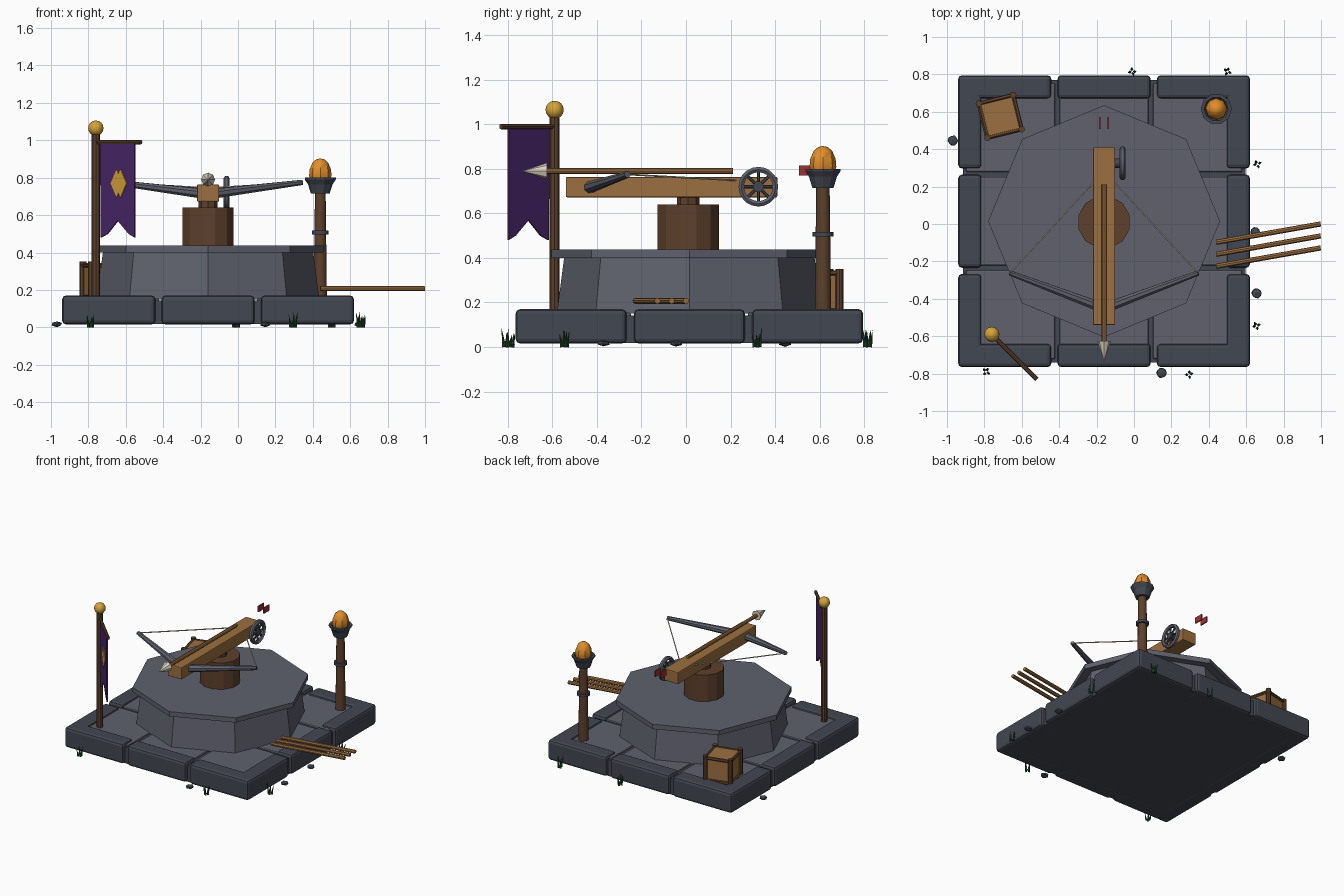
import bpy, bmesh, math, random
from mathutils import Vector, Matrix

if "Cube" in bpy.data.objects:
    bpy.data.objects.remove(bpy.data.objects["Cube"])

random.seed(4)
CX, CY = -0.16, 0.015          # centre of the stone base


def mat(name, c):
    m = bpy.data.materials.new(name)
    m.diffuse_color = (*c, 1)
    m.use_nodes = True
    m.node_tree.nodes["Principled BSDF"].inputs["Base Color"].default_value = m.diffuse_color
    return m


SLATE = mat("dark slate", (0.055, 0.063, 0.083))
STONE = mat("grey stone", (0.115, 0.12, 0.155))
BROWN = mat("dark wood", (0.11, 0.052, 0.025))
WOOD = mat("light wood", (0.33, 0.16, 0.05))
PURPLE = mat("purple cloth", (0.07, 0.02, 0.15))
GOLD = mat("gold", (0.66, 0.37, 0.04))
FIRE = mat("orange flame", (0.75, 0.27, 0.025))
RED = mat("red feather", (0.35, 0.03, 0.03))
GREEN = mat("dark grass", (0.015, 0.07, 0.02))
CREAM = mat("pale cream", (0.72, 0.66, 0.54))


def finish(name, bm, m, smooth=False):
    bmesh.ops.recalc_face_normals(bm, faces=bm.faces)
    me = bpy.data.meshes.new(name)
    bm.to_mesh(me)
    bm.free()
    me.materials.append(m)
    for p in me.polygons:
        p.use_smooth = smooth
    ob = bpy.data.objects.new(name, me)
    bpy.context.collection.objects.link(ob)
    if smooth:
        me.set_sharp_from_angle(angle=math.radians(40))
    return ob


def box(name, c, s, m, rot=0, bevel=0):
    bm = bmesh.new()
    bmesh.ops.create_cube(bm, size=1)
    bmesh.ops.scale(bm, vec=s, verts=bm.verts)
    if bevel:
        bmesh.ops.bevel(bm, geom=bm.edges[:], offset=bevel, segments=2, profile=0.5, affect='EDGES')
    bm.transform(Matrix.Translation(c) @ Matrix.Rotation(rot, 4, 'Z'))
    return finish(name, bm, m)


def rod(name, a, b, r1, m, r2=None, n=8, smooth=True, spin=0):
    a, b = Vector(a), Vector(b)
    d = b - a
    bm = bmesh.new()
    bmesh.ops.create_cone(bm, cap_ends=True, segments=n, radius1=r1,
                          radius2=r1 if r2 is None else r2, depth=d.length)
    q = Vector((0, 0, 1)).rotation_difference(d).to_matrix().to_4x4()
    bm.transform(Matrix.Translation((a + b) / 2) @ q @ Matrix.Rotation(spin, 4, 'Z'))
    return finish(name, bm, m, smooth)


def lathe(name, c, prof, m, n=8, smooth=False):
    bm = bmesh.new()
    vs = [bm.verts.new((r, 0, z)) for r, z in prof]
    es = [bm.edges.new(p) for p in zip(vs, vs[1:])]
    bmesh.ops.spin(bm, geom=vs + es, cent=(0, 0, 0), axis=(0, 0, 1), angle=math.tau, steps=n)
    bmesh.ops.remove_doubles(bm, verts=bm.verts, dist=1e-4)
    bm.transform(Matrix.Translation(c))
    return finish(name, bm, m, smooth)


def ball(name, c, s, m, n=12):
    bm = bmesh.new()
    bmesh.ops.create_uvsphere(bm, u_segments=n, v_segments=8, radius=1)
    bmesh.ops.scale(bm, vec=s, verts=bm.verts)
    bmesh.ops.translate(bm, vec=c, verts=bm.verts)
    return finish(name, bm, m, True)


def plate(name, pts, origin, along, m, thick=0.008):
    """Thin upright outline: u runs along a horizontal direction, v is z."""
    u = Vector(along).normalized()
    nrm = u.cross(Vector((0, 0, 1)))
    bm = bmesh.new()
    f = bm.faces.new([bm.verts.new(Vector(origin) + u * p + Vector((0, 0, q)) - nrm * thick / 2)
                      for p, q in pts])
    ext = bmesh.ops.extrude_face_region(bm, geom=[f])
    bmesh.ops.translate(bm, vec=nrm * thick,
                        verts=[v for v in ext['geom'] if isinstance(v, bmesh.types.BMVert)])
    return finish(name, bm, m)


# stone base: core, rim blocks, floor tiles
box("base_core", (CX, CY, 0.08), (1.51, 1.51, 0.125), SLATE)
L, step, wd = 0.498, 0.531, 0.125
for i in (-1, 0, 1):
    for s in (-1, 1):
        off = s * (0.78 - wd / 2)
        box("rim_block_x", (CX + i * step, CY + off, 0.093), (L, wd, 0.154), SLATE, bevel=0.02)
        box("rim_block_y", (CX + off, CY + i * step, 0.093), (wd, L, 0.154), SLATE, bevel=0.02)
    for j in (-1, 0, 1):
        box("floor_tile", (CX + i * 0.5, CY + j * 0.5, 0.13), (0.475, 0.475, 0.05), STONE, bevel=0.008)

# octagonal platform and turning post
rod("platform_body", (CX, CY, 0.15), (CX, CY, 0.42), 0.595, STONE, 0.56, 8, False)
rod("platform_cap", (CX, CY, 0.40), (CX, CY, 0.437), 0.62, STONE, None, 8, False)
rod("turning_post", (CX, 0.01, 0.43), (CX, 0.01, 0.64), 0.142, BROWN, None, 12, False, math.pi / 12)
rod("post_pin", (CX, 0.01, 0.63), (CX, 0.01, 0.68), 0.05, BROWN)

# crossbow stock, arms and string
box("stock", (CX, -0.065, 0.718), (0.118, 0.95, 0.092), WOOD, bevel=0.006)
for s in (-1, 1):
    tip = (CX + s * 0.503, -0.262, 0.775)
    rod("bow_arm", (CX + s * 0.03, -0.44, 0.715), tip, 0.028, STONE, 0.015)
    rod("bow_string", tip, (CX, 0.285, 0.745), 0.004, CREAM, n=6)

# loaded bolt
rod("bolt_shaft", (CX, 0.21, 0.79), (CX, -0.63, 0.79), 0.013, WOOD)
rod("bolt_head", (CX, -0.625, 0.79), (CX, -0.738, 0.79), 0.037, CREAM, 0, 8, False)
for s in (-1, 1):
    box("bolt_feather", (CX + s * 0.023, 0.54, 0.793), (0.009, 0.066, 0.045), RED)

# winding wheel on the right side
WX, WY, WZ = -0.061, 0.325, 0.72
bm = bmesh.new()
N, M = 20, 6
ring = [[bm.verts.new((WX + 0.016 * math.cos(t), WY + (0.077 + 0.014 * math.sin(t)) * math.cos(a),
                       WZ + (0.077 + 0.014 * math.sin(t)) * math.sin(a)))
         for t in (math.tau * k / M for k in range(M))] for a in (math.tau * i / N for i in range(N))]
for i in range(N):
    for k in range(M):
        bm.faces.new((ring[i][k], ring[(i + 1) % N][k], ring[(i + 1) % N][(k + 1) % M], ring[i][(k + 1) % M]))
finish("wheel_rim", bm, STONE, True)
for i in range(4):
    d = Vector((0, math.cos(i * math.pi / 4), math.sin(i * math.pi / 4))) * 0.075
    rod("wheel_spoke", Vector((WX, WY, WZ)) - d, Vector((WX, WY, WZ)) + d, 0.007, SLATE, n=6)
rod("wheel_hub", (-0.105, WY, WZ), (-0.046, WY, WZ), 0.025, SLATE, n=10)

# brazier
BX, BY = 0.44, 0.615
rod("brazier_post", (BX, BY, 0.15), (BX, BY, 0.73), 0.037, BROWN, 0.03, 10)
rod("brazier_band", (BX, BY, 0.497), (BX, BY, 0.517), 0.047, SLATE, None, 10)
lathe("brazier_bowl", (BX, BY, 0),
      [(0, 0.715), (0.05, 0.715), (0.066, 0.765), (0.083, 0.79), (0.083, 0.8), (0.065, 0.8), (0.05, 0.77), (0, 0.77)],
      SLATE, 10)
lathe("flame", (BX, BY, 0),
      [(0, 0.765), (0.048, 0.775), (0.06, 0.81), (0.057, 0.845), (0.042, 0.88), (0.022, 0.898), (0, 0.903)],
      FIRE, 8, True)

# banner pole with cloth and emblem
PX, PY = -0.76, -0.59
A = Vector((1, -1, 0)).normalized()
P = Vector((PX, PY, 0))
rod("banner_pole", (PX, PY, 0.15), (PX, PY, 1.04), 0.022, BROWN)
ball("pole_ball", (PX, PY, 1.065), (0.041,) * 3, GOLD)
rod("banner_bar", P - A * 0.01 + Vector((0, 0, 0.99)), P + A * 0.34 + Vector((0, 0, 0.99)), 0.012, BROWN)
plate("banner_cloth", [(0.035, 0.985), (0.04, 0.48), (0.09, 0.5), (0.168, 0.57), (0.25, 0.5), (0.295, 0.48), (0.295, 0.985)],
      P, A, PURPLE)
front = P + A.cross(Vector((0, 0, 1))) * 0.006
for u in (0.165, 0.195):
    plate("banner_emblem", [(u - 0.045, 0.77), (u, 0.695), (u + 0.045, 0.77), (u, 0.845)], front, A, GOLD, 0.006)

# crate with framed edges
KX, KY, ang = -0.715, 0.575, math.radians(14)
K = Matrix.Translation((KX, KY, 0.247)) @ Matrix.Rotation(ang, 4, 'Z')
box("crate_box", (KX, KY, 0.25), (0.185, 0.185, 0.175), WOOD, ang)
h, v = 0.094, 0.085
for a in (-1, 1):
    for b in (-1, 1):
        rod("crate_post", K @ Vector((a * h, b * h, -0.095)), K @ Vector((a * h, b * h, 0.104)), 0.018, BROWN)
        rod("crate_rail", K @ Vector((-h, a * h, b * v)), K @ Vector((h, a * h, b * v)), 0.012, BROWN, n=6)
        rod("crate_rail", K @ Vector((a * h, -h, b * v)), K @ Vector((a * h, h, b * v)), 0.012, BROWN, n=6)

# spare bolts leaning out over the edge
for k in range(3):
    y = -0.098 - 0.064 * k
    rod("spare_bolt", (0.44, y, 0.207), (0.998, y + 0.098, 0.207), 0.014, WOOD)

# grass tufts and rubble around the foot
for x, y in ((-0.79, -0.79), (0.295, -0.805), (0.655, -0.545), (0.66, 0.32), (0.5, 0.815), (-0.01, 0.815)):
    for k in range(4):
        t = k * 1.7 + x * 5
        d = Vector((math.cos(t), math.sin(t), 0))
        a = Vector((x, y, 0)) + d * 0.012
        rod("grass_blade", a, a + d * 0.012 + Vector((0, 0, random.uniform(0.055, 0.09))), 0.009, GREEN, 0, 4, False)
for x, y in ((-0.968, 0.445), (0.147, -0.795), (0.655, -0.37), (0.65, -0.045)):
    bm = bmesh.new()
    bmesh.ops.create_icosphere(bm, subdivisions=1, radius=1)
    for w in bm.verts:
        w.co *= random.uniform(0.85, 1.05)
    bmesh.ops.scale(bm, vec=(0.032, 0.032, 0.016), verts=bm.verts)
    bmesh.ops.translate(bm, vec=(x, y, 0.017), verts=bm.verts)
    finish("rubble", bm, SLATE)
